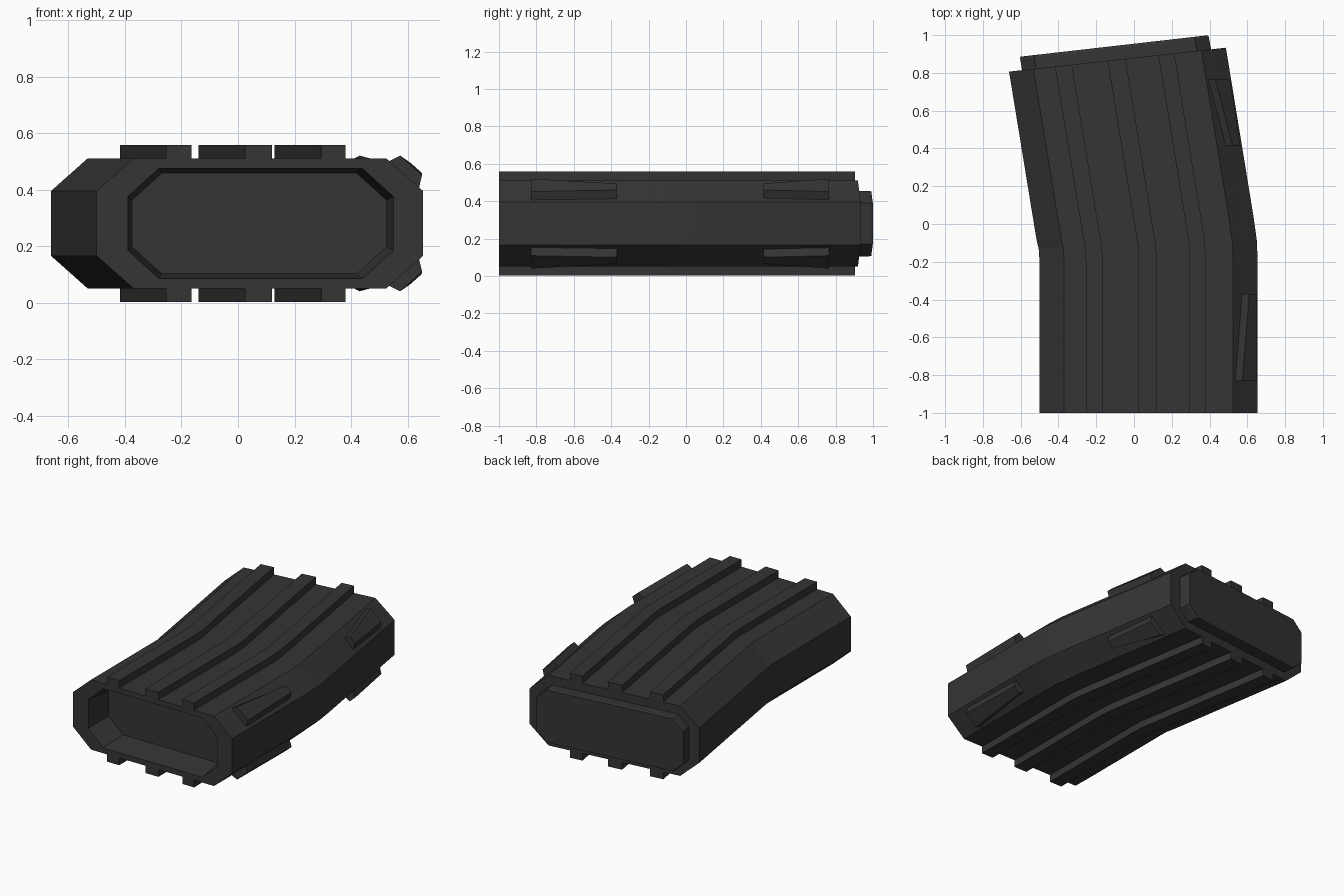
import bpy, bmesh, math

if "Cube" in bpy.data.objects:
    bpy.data.objects.remove(bpy.data.objects["Cube"])

mat = bpy.data.materials.new("charcoal")
mat.diffuse_color = (0.035, 0.035, 0.036, 1)
mat.use_nodes = True
mat.node_tree.nodes["Principled BSDF"].inputs["Base Color"].default_value = mat.diffuse_color
CZ = 0.28

# Spine of the curved shell: centre x, centre y, tilt in degrees
SPINE = [(0.0775, -1.0, 0), (0.0775, -0.2, 0), (0.073, -0.11, 2.5),
         (0.058, -0.02, 6.3), (-0.0875, 0.87, 6.3)]


def octagon(hw, hz, cx, cz):
    return [(-hw, -hz + cz), (-hw + cx, -hz), (hw - cx, -hz), (hw, -hz + cz),
            (hw, hz - cz), (hw - cx, hz), (-hw + cx, hz), (-hw, hz - cz)]


def place(profile, station, cz=CZ):
    x, y, a = station
    c, s = math.cos(math.radians(a)), math.sin(math.radians(a))
    return [(x + u * c, y + u * s, cz + w) for u, w in profile]


def loft(name, rings):
    bm = bmesh.new()
    vs = [[bm.verts.new(p) for p in r] for r in rings]
    n = len(rings[0])
    for a, b in zip(vs, vs[1:]):
        for i in range(n):
            j = (i + 1) % n
            bm.faces.new((a[i], a[j], b[j], b[i]))
    bm.faces.new(vs[0])
    bm.faces.new(vs[-1])
    bmesh.ops.recalc_face_normals(bm, faces=bm.faces)
    me = bpy.data.meshes.new(name)
    bm.to_mesh(me)
    bm.free()
    me.materials.append(mat)
    ob = bpy.data.objects.new(name, me)
    bpy.context.collection.objects.link(ob)
    return ob


# Shell with recessed front opening
outer = octagon(0.5775, 0.23, 0.13, 0.115)
rings = [place(octagon(0.45, 0.178, 0.105, 0.095), (0.075, -0.81, 0)),
         place(octagon(0.47, 0.195, 0.11, 0.10), (0.08, -1.0, 0))]
loft("curved_shell", rings + [place(outer, s) for s in SPINE])

# End cap, narrower than the shell
cap = octagon(0.503, 0.175, 0.075, 0.065)
cap_tip = octagon(0.500, 0.172, 0.075, 0.065)
loft("end_cap", [place(cap, (-0.085, 0.83, 6.5)), place(cap, (-0.103, 0.93, 6.5)),
                 place(cap_tip, (-0.105, 0.9425, 6.5))])

# Rails following the curve, on top and underneath
for i, (u0, u1) in enumerate([(-0.3325, -0.2425), (-0.0525, 0.0425), (0.2175, 0.3025)]):
    for side, sg in (("top", 1), ("bottom", -1)):
        prof = [(u0, sg * 0.22), (u1, sg * 0.22), (u1, sg * 0.278), (u0, sg * 0.278)]
        loft(f"rail_{side}_{i + 1}", [place(prof, s) for s in SPINE])


# Tapered grip ridges on the right-hand chamfers
def ridge_ring(y, shift, sg, base, top, h):
    pts = [(base[0], -0.01), (base[1], -0.01), (top[1], h), (top[0], h)]
    out = []
    for u, n in pts:
        x = 0.525 + shift + 0.749 * u + 0.662 * n
        z = 0.23 - 0.662 * u + 0.749 * n
        out.append((x, y, CZ + sg * z))
    return out


for label, y0, sh0, y1, sh1 in (("front", -0.83, 0, -0.37, 0),
                                ("rear", 0.765, -0.143, 0.415, -0.088)):
    for side, sg in (("top", 1), ("bottom", -1)):
        loft(f"grip_ridge_{label}_{side}",
             [ridge_ring(y0, sh0, sg, (0.01, 0.16), (0.03, 0.134), 0.04),
              ridge_ring(y1, sh1, sg, (0.06, 0.15), (0.074, 0.127), 0.045)])
